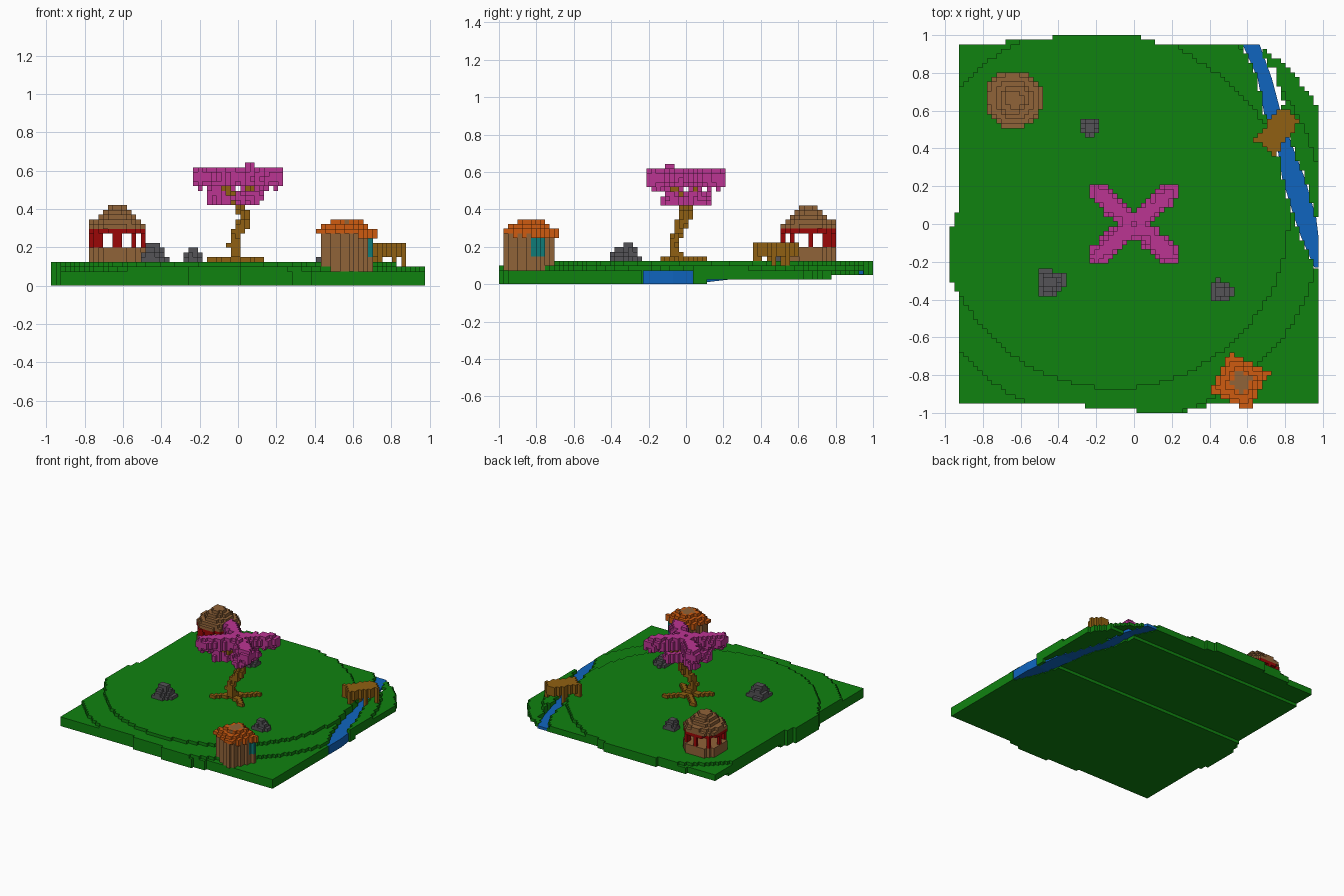
import bpy, bmesh, math
from mathutils import Vector

if "Cube" in bpy.data.objects:
    bpy.data.objects.remove(bpy.data.objects["Cube"])

V = 0.0247  # block size


def material(name, r, g, b):
    m = bpy.data.materials.new(name)
    m.diffuse_color = (r, g, b, 1)
    m.use_nodes = True
    m.node_tree.nodes["Principled BSDF"].inputs["Base Color"].default_value = m.diffuse_color
    return m


GRASS = material("grass green", 0.005, 0.225, 0.005)
WATER = material("water blue", 0.005, 0.13, 0.52)
WOOD = material("trunk brown", 0.28, 0.118, 0.006)
TAN = material("timber tan", 0.28, 0.125, 0.04)
RED = material("dark red", 0.33, 0.002, 0.002)
PINK = material("blossom pink", 0.50, 0.035, 0.29)
GREY = material("stone grey", 0.09, 0.088, 0.095)
ORANGE = material("roof orange", 0.62, 0.105, 0.005)
TEAL = material("window teal", 0.005, 0.20, 0.19)


def finish(bm, name, mat):
    me = bpy.data.meshes.new(name)
    bm.to_mesh(me)
    bm.free()
    me.materials.append(mat)
    ob = bpy.data.objects.new(name, me)
    bpy.context.collection.objects.link(ob)


def blocks(name, mat, test, lo, hi):
    """Fill the box lo..hi with blocks whose centres pass the test; keep outer faces."""
    a = [math.floor(c / V) - 1 for c in lo]
    b = [math.ceil(c / V) + 2 for c in hi]
    cells = {(i, j, k) for i in range(a[0], b[0]) for j in range(a[1], b[1])
             for k in range(max(0, a[2]), b[2]) if test(i * V, j * V, (k + .5) * V)}
    bm, verts = bmesh.new(), {}

    def vert(p):
        if p not in verts:
            verts[p] = bm.verts.new(((p[0] - .5) * V, (p[1] - .5) * V, p[2] * V))
        return verts[p]

    for c in cells:
        for ax in range(3):
            for s in (0, 1):
                n = list(c)
                n[ax] += 2 * s - 1
                if tuple(n) in cells:
                    continue
                u, w = (ax + 1) % 3, (ax + 2) % 3
                quad = []
                for du, dw in ((0, 0), (1, 0), (1, 1), (0, 1)):
                    p = list(c)
                    p[ax] += s
                    p[u] += du
                    p[w] += dw
                    quad.append(vert(tuple(p)))
                bm.faces.new(quad if s else quad[::-1])
    finish(bm, name, mat)


def seg_dist(p, a, b):
    p, a, b = Vector(p), Vector(a), Vector(b)
    d = b - a
    t = max(0, min(1, (p - a).dot(d) / d.length_squared))
    return (p - a - d * t).length


def turned(x, y, cx, cy, deg):
    c, s = math.cos(math.radians(deg)), math.sin(math.radians(deg))
    return (x - cx) * c + (y - cy) * s, -(x - cx) * s + (y - cy) * c


# River banks: y, left x, right x
RIVER = [(.95, .575, .665), (.77, .655, .73), (.58, .69, .78), (.42, .757, .836),
         (.24, .785, .905), (.03, .85, .965), (-.07, .885, .977), (-.23, .955, .977)]


def in_river(x, y):
    for (y1, l1, r1), (y0, l0, r0) in zip(RIVER, RIVER[1:]):
        if y0 <= y <= y1:
            t = (y - y0) / (y1 - y0)
            gap = .028 if .64 < y < .82 else 0
            return l0 + (l1 - l0) * t < x < r0 + (r1 - r0) * t + gap
    return False


def ground_bottom(y):
    return 0 if y < .11 else V if y < .77 else 2 * V


# Ground: square sheet with small bulges, rounded back right corner, stepped top and bottom
def ground(x, y, z):
    inside = -.93 < x < .976 and -.952 < y < .952
    inside |= -.95 < x < 0 and -.36 < y < .07 or -.98 < x < 0 and -.31 < y < 0
    inside |= 0 < y < .98 and -.69 < x < .12 or 0 < y < 1 and -.43 < x < .04
    inside |= -.98 < y < 0 and -.26 < x < .38 or -1 < y < 0 and 0 < x < .28
    if not inside or x > 0 and y > 0 and math.hypot(x, y) > 1.155 or in_river(x, y):
        return False
    d = math.hypot(x + .1, y - .05) - .12 * max(0, y - x - .5)
    levels = 5 if d < .92 else 4 if d < 1.1 else 3
    return ground_bottom(y) < z < levels * V


blocks("ground", GRASS, ground, (-1, -1, 0), (1, 1, .15))

# River water: smooth strip lying in the channel
bm = bmesh.new()
rows = []
for y, l, r in RIVER:
    zb = ground_bottom(y) + .001
    rows.append([bm.verts.new(p) for p in ((l, y, zb), (r, y, zb), (r, y, .072), (l, y, .072))])
for p, q in zip(rows, rows[1:]):
    for i in range(4):
        j = (i + 1) % 4
        bm.faces.new((p[i], p[j], q[j], q[i]))
bm.faces.new(rows[0])
bm.faces.new(rows[-1])
bmesh.ops.recalc_face_normals(bm, faces=bm.faces)
finish(bm, "river", WATER)


# Bridge: turned deck standing on posts along both edges
def bridge(x, y, z):
    u, w = turned(x, y, .76, .495, 52)
    if abs(u) > .115 or abs(w) > .066:
        return False
    if z > .148:
        return True
    return abs(w) > .042 and (abs(u) > .088 or abs(u) < .015)


blocks("bridge", WOOD, bridge, (.6, .35, .1), (.9, .65, .15))

# Tree: twisting trunk, four roots and four branches
PATH = [(0, 0, .125), (-.015, -.055, .16), (-.025, -.07, .21), (-.02, -.05, .27),
        (.025, -.025, .32), (.03, 0, .36), (0, 0, .43)]
DIAG = [(sx, sy) for sx in (-1, 1) for sy in (-1, 1)]


def trunk(x, y, z):
    p = (x, y, z)
    if any(seg_dist(p, a, b) < .028 for a, b in zip(PATH, PATH[1:])):
        return True
    for sx, sy in DIAG:
        if z < .147 and seg_dist(p, (-.01, -.02, .136), (-.015 + sx * .12, -.01 + sy * .11, .136)) < .019:
            return True
        if seg_dist(p, (0, 0, .42), (sx * .09, sy * .08, .55)) < .02:
            return True
    return False


blocks("tree_trunk", WOOD, trunk, (-.2, -.2, .124), (.2, .2, .57))


# Blossom: upper cross of four long lobes over a smaller lower cluster
def blossom(x, y, z):
    rough = .010 * math.sin(71 * x + 37 * z) * math.cos(63 * y + 29 * z)
    p = (x, y, z)
    if (x - .07) ** 2 + (y + .08) ** 2 < .0006 and .56 < z < .64:
        return True
    for sx, sy in DIAG:
        if .505 < z and seg_dist(p, (sx * .03, sy * .025, .565), (sx * .185, sy * .16, .565)) < .056 + rough:
            return True
        if .41 < z < .5 and seg_dist(p, (-.02, 0, .45), (-.02 + sx * .10, sy * .085, .45)) < .046 + rough:
            return True
    return False


blocks("tree_blossom", PINK, blossom, (-.28, -.26, .4), (.28, .26, .66))


# Rocks: x, y, radius, height
for n, (rx, ry, rr, rh) in enumerate([(-.235, .51, .062, .075), (-.445, -.31, .085, .105),
                                      (.46, -.355, .066, .08)]):
    def rock(x, y, z):
        wob = 1 + .14 * math.sin(3 * math.atan2(y - ry, x - rx) + n)
        h = (z - .1235) / rh
        return 0 < h < 1 and math.hypot(x - rx, y - ry) < rr * wob * (1 - .75 * h)
    blocks(f"rock_{n + 1}", GREY, rock, (rx - .12, ry - .12, .12), (rx + .12, ry + .12, .25))

# Pavilion: round base, eight red pillars under a ring, stepped round roof
PX, PY = -.635, .66
PLO, PHI = (PX - .2, PY - .2, .12), (PX + .2, PY + .2, .45)


def radius(x, y):
    return math.hypot(x - PX, y - PY)


def pillars(x, y, z):
    if not .197 < z < .297:
        return False
    if z > .27 and .115 < radius(x, y) < .15:
        return True
    return any(math.hypot(x - PX - .138 * math.cos(a * math.pi / 4),
                          y - PY - .138 * math.sin(a * math.pi / 4)) < .018 for a in range(8))


ROOF = [.155, .137, .105, .075, .048]


def pavilion_roof(x, y, z):
    k = int(z / V) - 12
    return 0 <= k < 5 and radius(x, y) < ROOF[k]


blocks("pavilion_base", TAN, lambda x, y, z: .123 < z < .197 and radius(x, y) < .155, PLO, PHI)
blocks("pavilion_pillars", RED, pillars, PLO, PHI)
blocks("pavilion_roof", TAN, pavilion_roof, PLO, PHI)

# Hut: turned square walls, teal window, shrinking orange roof with timber cap
HLO, HHI = (.35, -1.02, .07), (.78, -.62, .36)


def hut_half(x, y):
    u, w = turned(x, y, .56, -.835, -28)
    return max(abs(u), abs(w))


def is_window(x, y, z):
    return x > .61 and -.825 < y < -.76 and .15 < z < .245 and hut_half(x, y) > .07


def hut_walls(x, y, z):
    return .075 < z < .271 and hut_half(x, y) < .103 and not is_window(x, y, z)


def hut_roof(x, y, z):
    k = int(z / V) - 11
    return 0 <= k < 2 and hut_half(x, y) < (.118, .092)[k] or k == -1 and .103 <= hut_half(x, y) < .118 and (x + y) > -.3


blocks("hut_walls", TAN, hut_walls, HLO, HHI)
blocks("hut_window", TEAL, lambda x, y, z: is_window(x, y, z) and hut_half(x, y) < .103, HLO, HHI)
blocks("hut_roof", ORANGE, hut_roof, HLO, HHI)
blocks("hut_roof_cap", TAN, lambda x, y, z: .321 < z < .346 and hut_half(x, y) < .045, HLO, HHI)
blocks("hut_roof_ridge", ORANGE, lambda x, y, z: .321 < z < .346 and .045 <= hut_half(x, y) < .065, HLO, HHI)
